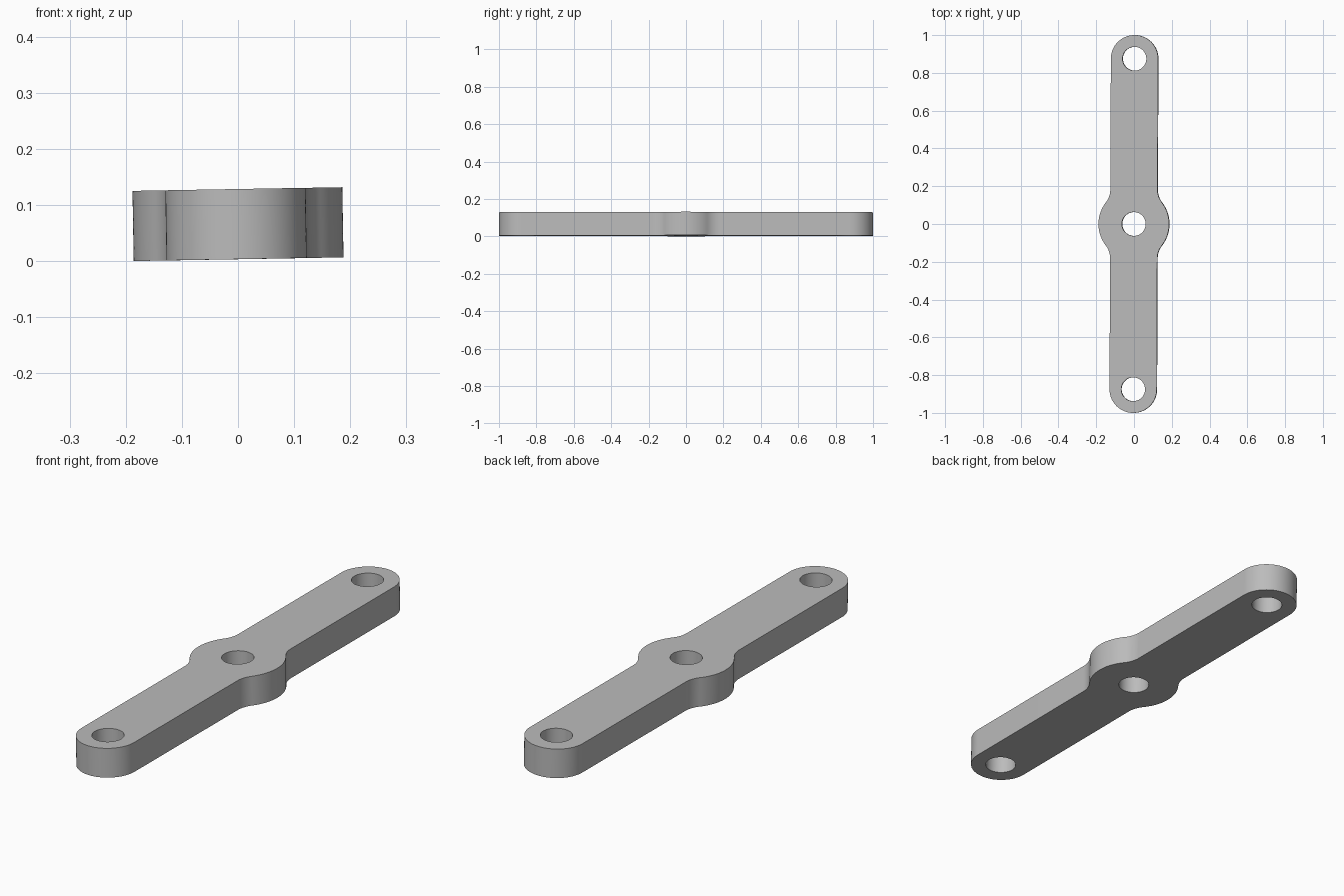
import bpy
import bmesh
from math import sin, cos, pi, sqrt, asin, atan2

cube = bpy.data.objects.get("Cube")
if cube:
    bpy.data.objects.remove(cube)

HALF_WIDTH = 0.125      # arm half width and end radius
END_Y = 0.875           # end hole position
HUB_R = 0.187
HOLE_R = 0.063
FILLET_R = 0.11
THICK = 0.125
TILT, TURN = -0.0175, -0.004


def arc(cx, cy, r, a0, a1, n):
    """Points along an arc, both ends included."""
    return [(cx + r * cos(a0 + (a1 - a0) * i / n),
             cy + r * sin(a0 + (a1 - a0) * i / n)) for i in range(n + 1)]


def add_loop(curve, pts):
    spline = curve.splines.new('POLY')
    spline.points.add(len(pts) - 1)
    for p, (x, y) in zip(spline.points, pts):
        p.co = (x, y, 0, 1)
    spline.use_cyclic_u = True


# One quarter of the outline: hub, fillet, then rounded end
fx = HALF_WIDTH + FILLET_R
fy = sqrt((HUB_R + FILLET_R) ** 2 - fx ** 2)
meet = atan2(fy, fx)
quarter = arc(0, 0, HUB_R, 0, meet, 16)
quarter += arc(fx, fy, FILLET_R, meet - pi, -pi, 14)[1:]
quarter += arc(0, END_Y, HALF_WIDTH, 0, pi / 2, 24)

# Mirror it into the full outline
half = quarter + [(-x, y) for x, y in reversed(quarter[:-1])]
outline = half + [(x, -y) for x, y in reversed(half[1:-1])]

curve = bpy.data.curves.new("link_arm", 'CURVE')
curve.dimensions = '2D'
curve.fill_mode = 'BOTH'
curve.extrude = THICK / 2
add_loop(curve, outline)
for y in (-END_Y, 0, END_Y):
    add_loop(curve, arc(0, y, HOLE_R, 0, 2 * pi, 64)[:-1])

arm = bpy.data.objects.new("link_arm", curve)
bpy.context.collection.objects.link(arm)
bpy.ops.object.select_all(action='DESELECT')
arm.select_set(True)
bpy.context.view_layer.objects.active = arm
bpy.ops.object.convert(target='MESH')
arm = bpy.context.object

# Weld caps to walls
bm = bmesh.new()
bm.from_mesh(arm.data)
bmesh.ops.remove_doubles(bm, verts=bm.verts, dist=0.0001)
bmesh.ops.recalc_face_normals(bm, faces=bm.faces)
bm.to_mesh(arm.data)
bm.free()
bpy.ops.object.shade_smooth_by_angle(angle=0.6)

# Slight lean, resting on the ground
arm.rotation_euler = (0, TILT, TURN)
arm.location.z = THICK / 2 * cos(TILT) + HUB_R * abs(sin(TILT))

# Plain grey
grey = bpy.data.materials.new("plain_grey")
grey.use_nodes = True
color = (0.5, 0.5, 0.5, 1)
grey.diffuse_color = color
grey.node_tree.nodes["Principled BSDF"].inputs["Base Color"].default_value = color
arm.data.materials.clear()
arm.data.materials.append(grey)
